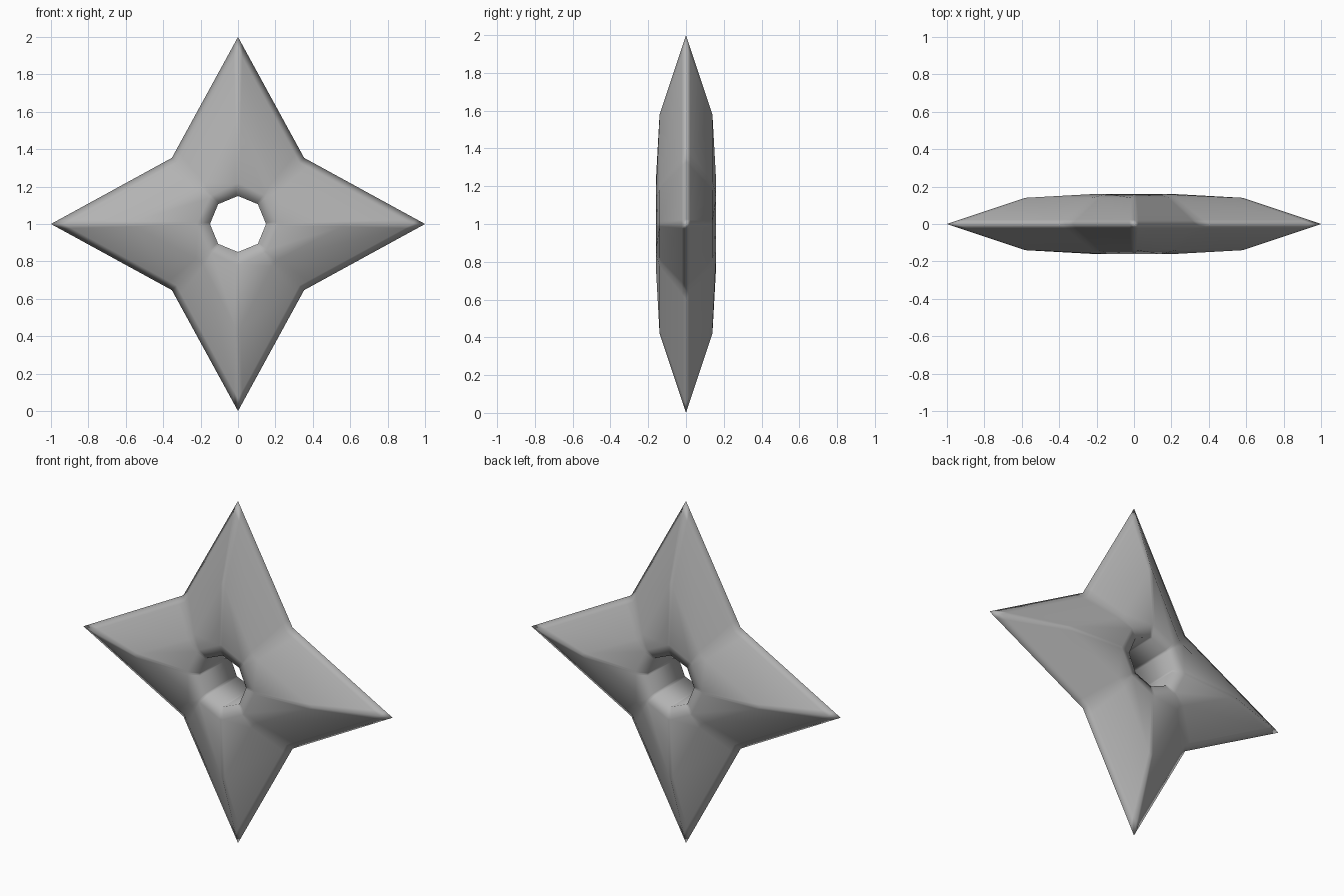
import bpy, bmesh
from math import cos, sin, pi
from mathutils import Vector

cube = bpy.data.objects.get("Cube")
if cube:
    bpy.data.objects.remove(cube, do_unlink=True)

# Plain steel
steel = bpy.data.materials.new("steel_grey")
steel.use_nodes = True
colour = (0.45, 0.45, 0.45, 1)
steel.diffuse_color = colour
steel.node_tree.nodes["Principled BSDF"].inputs["Base Color"].default_value = colour

# Closed cross-section loop: (radius at a point, radius at a valley, depth)
BEVEL = 0.16  # support ring that keeps the cutting edge crisp
front = [
    (0.15, 0.15, -0.14),
    (0.22, 0.21, -0.16),
    (0.58, 0.28, -0.14),
    (1 - 0.42 * BEVEL, 0.5 - 0.22 * BEVEL, -0.14 * BEVEL),
]
edge = [(1.0, 0.5, 0.0)]
section = front + edge + [(p, v, -y) for p, v, y in reversed(front)]


def star_ring(bm, tip, valley, y):
    """Eight-cornered star outline with support points beside each corner."""
    corners = []
    for i in range(8):
        r = valley if i % 2 else tip
        corners.append(Vector((r * cos(i * pi / 4), y, 1 + r * sin(i * pi / 4))))
    return [bm.verts.new(corners[i].lerp(corners[(i + 1) % 8], t))
            for i in range(8) for t in (0, 0.07, 0.93)]


# Join neighbouring rings into the star's surface
bm = bmesh.new()
rings = [star_ring(bm, *s) for s in section]
for k, a in enumerate(rings):
    b = rings[(k + 1) % len(rings)]
    for i in range(len(a)):
        j = (i + 1) % len(a)
        bm.faces.new((a[i], a[j], b[j], b[i]))

bmesh.ops.recalc_face_normals(bm, faces=bm.faces)
for f in bm.faces:
    f.smooth = True

mesh = bpy.data.meshes.new("throwing_star")
bm.to_mesh(mesh)
bm.free()
mesh.materials.append(steel)
star = bpy.data.objects.new("throwing_star", mesh)
bpy.context.collection.objects.link(star)
